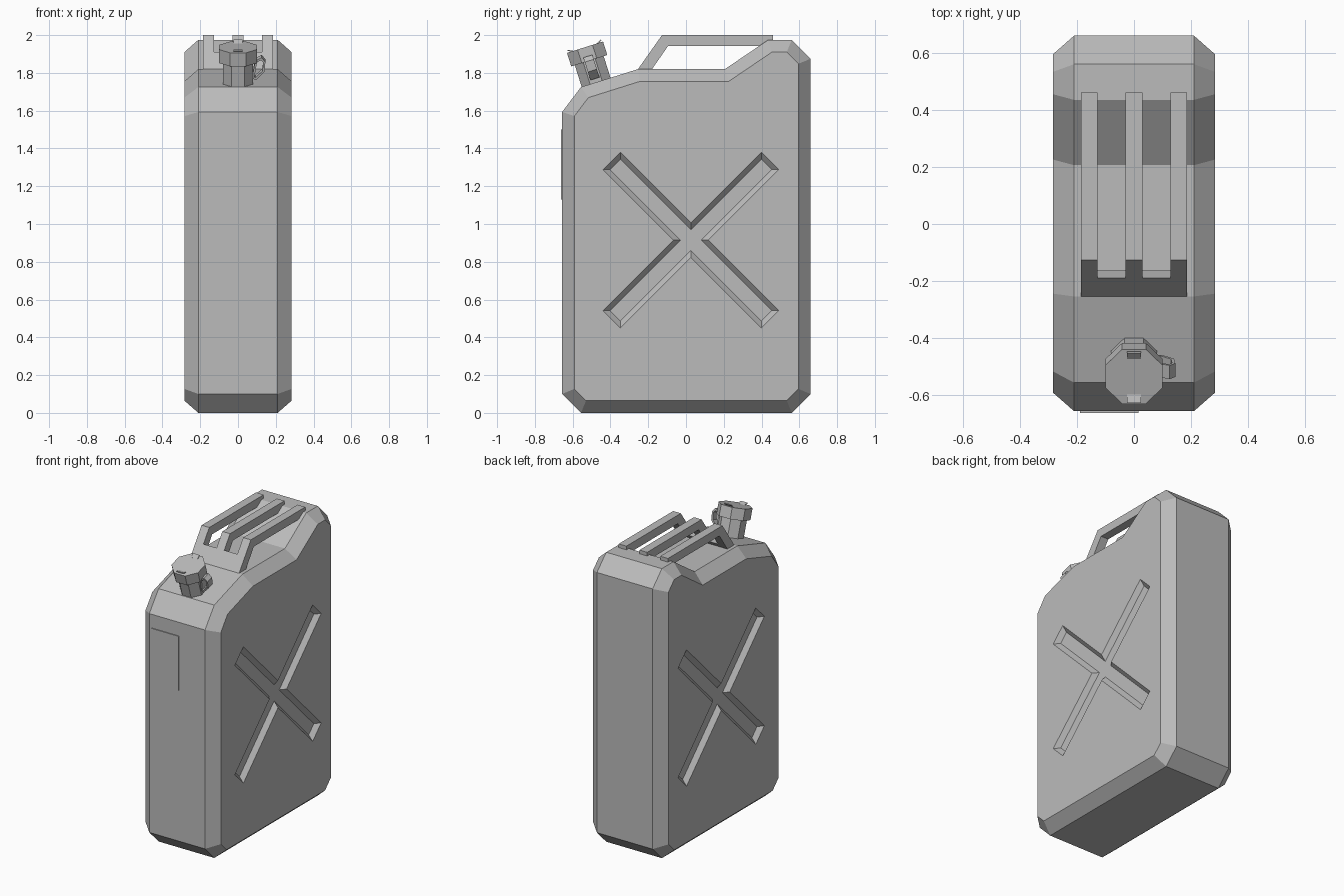
import bpy, bmesh, math
from mathutils import Vector, Matrix

cube = bpy.data.objects.get("Cube")
if cube:
    bpy.data.objects.remove(cube, do_unlink=True)

GREY = (0.5, 0.5, 0.5, 1)
metal = bpy.data.materials.new("grey_metal")
metal.diffuse_color = GREY
metal.use_nodes = True
metal.node_tree.nodes["Principled BSDF"].inputs["Base Color"].default_value = GREY


def inset(poly, d):
    """Move every edge of a counter-clockwise outline inward by d."""
    pts = [Vector(p) for p in poly]
    out = []
    for i, p in enumerate(pts):
        a = (p - pts[i - 1]).normalized()
        b = (pts[(i + 1) % len(pts)] - p).normalized()
        na, nb = Vector((-a.y, a.x)), Vector((-b.y, b.x))
        out.append(p + (na + nb) * d / (1 + na.dot(nb)))
    return out


def loft(bm, sections):
    """Skin closed (y, z) outlines placed at successive x positions."""
    rings = [[bm.verts.new((x, p[0], p[1])) for p in poly] for x, poly in sections]
    n = len(rings[0])
    for r, s in zip(rings, rings[1:]):
        for i in range(n):
            j = (i + 1) % n
            bm.faces.new((r[i], r[j], s[j], s[i]))
    bm.faces.new(rings[0])
    bm.faces.new(rings[-1])


def finish(bm, name, matrix=None):
    bmesh.ops.recalc_face_normals(bm, faces=bm.faces)
    mesh = bpy.data.meshes.new(name)
    bm.to_mesh(mesh)
    bm.free()
    mesh.materials.append(metal)
    ob = bpy.data.objects.new(name, mesh)
    bpy.context.collection.objects.link(ob)
    if matrix:
        ob.matrix_world = matrix
    return ob


def box(name, size, centre, matrix=None):
    bm = bmesh.new()
    bmesh.ops.create_cube(bm, size=1)
    bmesh.ops.scale(bm, vec=size, verts=bm.verts)
    bmesh.ops.translate(bm, vec=centre, verts=bm.verts)
    return finish(bm, name, matrix)


# Chamfered can body
profile = [(-0.556, 0), (0.56, 0), (0.66, 0.1), (0.66, 1.875), (0.56, 1.975),
           (0.435, 1.975), (0.206, 1.82), (-0.254, 1.82), (-0.556, 1.725), (-0.656, 1.593),
           (-0.656, 0.1)]
side = inset(profile, 0.065)
W, FLAT = 0.284, 0.21
bm = bmesh.new()
loft(bm, [(-W, side), (-FLAT, profile), (FLAT, profile), (W, side)])
body = finish(bm, "can_body")

# Cross-shaped pressed grooves on both sides
ARM, HALF, DEPTH, SLOPE = 0.593, 0.065, 0.03, 0.026
cross = []
for k in range(4):
    turn = Matrix.Rotation(math.radians(45 + 90 * k), 2)
    for p in ((ARM, -HALF), (ARM, HALF), (HALF, HALF)):
        cross.append(turn @ Vector(p) + Vector((0.026, 0.915)))
bm = bmesh.new()
for s in (-1, 1):
    loft(bm, [(s * (W - DEPTH), inset(cross, SLOPE)), (s * W, cross),
              (s * (W + DEPTH), inset(cross, -SLOPE))])
cutter = finish(bm, "groove_cutter")
cutter.hide_render = True
mod = body.modifiers.new("grooves", "BOOLEAN")
mod.operation, mod.solver, mod.object = "DIFFERENCE", "EXACT", cutter
bpy.context.view_layer.objects.active = body
bpy.ops.object.modifier_apply(modifier=mod.name)
bpy.data.objects.remove(cutter, do_unlink=True)

# Three carrying bars rising from one slanted foot plate
bar = [(-0.254, 1.82), (-0.18, 1.82), (-0.095, 1.942), (0.46, 1.942), (0.46, 2), (-0.127, 2)]
for name, x in (("right", -0.157), ("middle", 0), ("left", 0.157)):
    bm = bmesh.new()
    loft(bm, [(x - 0.029, bar), (x + 0.029, bar)])
    finish(bm, "handle_bar_" + name)
foot = [(-0.254, 1.82), (-0.18, 1.82), (-0.163, 1.845), (-0.19, 1.911)]
bm = bmesh.new()
loft(bm, [(-0.186, foot), (0.186, foot)])
finish(bm, "handle_foot")

# Octagonal spout and cap, square to the sloping shoulder
tilt = Matrix.Translation((0, -0.476, 1.75)) @ Matrix.Rotation(math.radians(17.5), 4, "X")


def octagon(name, apothem, low, high):
    bm = bmesh.new()
    r = apothem / math.cos(math.pi / 8)
    bmesh.ops.create_cone(bm, cap_ends=True, segments=8, radius1=r, radius2=r, depth=high - low)
    bmesh.ops.rotate(bm, verts=bm.verts, matrix=Matrix.Rotation(math.pi / 8, 3, "Z"))
    bmesh.ops.translate(bm, verts=bm.verts, vec=(0, 0, (low + high) / 2))
    finish(bm, name, tilt)


octagon("spout_neck", 0.08, -0.02, 0.13)
octagon("spout_cap", 0.1, 0.12, 0.195)

# Small clips standing on the cap
for name, s in (("front", -1), ("back", 1)):
    lean = tilt @ Matrix.Translation((0, s * 0.08, 0.2)) @ Matrix.Rotation(s * 0.5, 4, "X")
    box("cap_clip_" + name, (0.05, 0.03, 0.006), (0, 0, 0), lean)

# Locking loop on the left of the spout
loop = [(0.075, 0.03), (0.095, 0.02), (0.14, 0.065), (0.145, 0.12), (0.125, 0.145), (0.09, 0.125)]
inner = inset(loop, 0.011)
bm = bmesh.new()
rings = [[bm.verts.new((p[0], y, p[1])) for p in poly]
         for poly, y in ((loop, -0.025), (loop, 0.025), (inner, 0.025), (inner, -0.025))]
for k in range(4):
    a, b = rings[k], rings[(k + 1) % 4]
    for i in range(len(loop)):
        j = (i + 1) % len(loop)
        bm.faces.new((a[i], a[j], b[j], b[i]))
finish(bm, "locking_loop", tilt)

# Thin plate on the front
box("front_plate", (0.205, 0.008, 0.37), (-0.0875, -0.658, 1.315))
